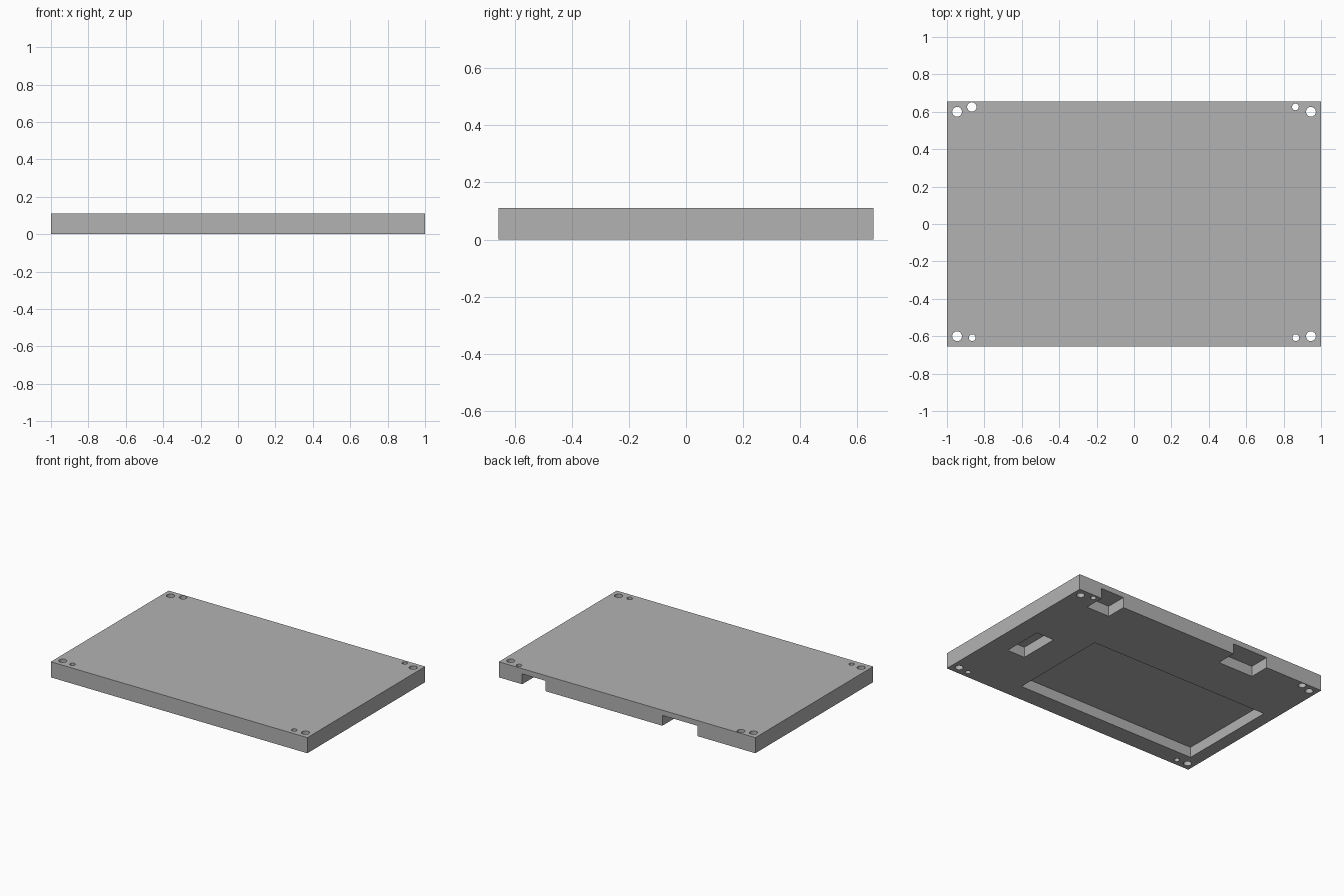
import bpy, math

if "Cube" in bpy.data.objects:
    bpy.data.objects.remove(bpy.data.objects["Cube"], do_unlink=True)

WIDTH, DEPTH, HEIGHT = 2.0, 1.312, 0.11
POCKET = 0.073   # how far the recesses rise from the underside
BACK = DEPTH / 2

grey = bpy.data.materials.new("plain grey")
grey.use_nodes = True
colour = (0.45, 0.45, 0.45, 1)
grey.diffuse_color = colour
grey.node_tree.nodes["Principled BSDF"].inputs["Base Color"].default_value = colour


def box(name, x0, x1, y0, y1, z0, z1):
    bpy.ops.mesh.primitive_cube_add(
        size=1, location=((x0 + x1) / 2, (y0 + y1) / 2, (z0 + z1) / 2))
    obj = bpy.context.object
    obj.name = name
    obj.scale = (x1 - x0, y1 - y0, z1 - z0)
    bpy.ops.object.transform_apply(location=False, rotation=False, scale=True)
    return obj


def hole(name, x, y, radius):
    bpy.ops.mesh.primitive_cylinder_add(
        vertices=32, radius=radius, depth=HEIGHT * 3, location=(x, y, HEIGHT / 2))
    bpy.context.object.name = name
    return bpy.context.object


# Solid cover plate
plate = box("cover_plate", -WIDTH / 2, WIDTH / 2, -BACK, BACK, 0, HEIGHT)
plate.data.materials.append(grey)

# Recesses in the underside; the two notches run out through the back edge
recesses = {
    "main_pocket": (-0.91, 0.49, -0.527, 0.197),
    "side_pocket": (0.714, 0.851, -0.232, 0.056),
    "left_notch": (0.638, 0.818, 0.511, BACK + 0.1),
    "right_notch": (-0.548, -0.275, 0.511, BACK + 0.1),
}
cutters = [box(name, *span, -0.1, POCKET) for name, span in recesses.items()]

# Corner mounting holes and the smaller locating holes beside them
for sx in (-1, 1):
    for sy in (-1, 1):
        cutters.append(hole("mounting_hole", sx * 0.946, sy * 0.6, 0.026))
    cutters.append(hole("front_pin_hole", sx * 0.865, -0.608, 0.018))
cutters.append(hole("back_left_pin_hole", 0.863, 0.626, 0.018))
cutters.append(hole("back_right_pin_hole", -0.867, 0.626, 0.025))

# Cut everything out of the plate, then drop the cutters
bpy.ops.object.select_all(action='DESELECT')
plate.select_set(True)
bpy.context.view_layer.objects.active = plate
for cutter in cutters:
    cutter.hide_render = True
    mod = plate.modifiers.new(cutter.name, 'BOOLEAN')
    mod.operation = 'DIFFERENCE'
    mod.solver = 'EXACT'
    mod.object = cutter
    bpy.ops.object.modifier_apply(modifier=mod.name)
for cutter in cutters:
    bpy.data.objects.remove(cutter, do_unlink=True)

bpy.ops.object.shade_smooth_by_angle(angle=math.radians(30))
